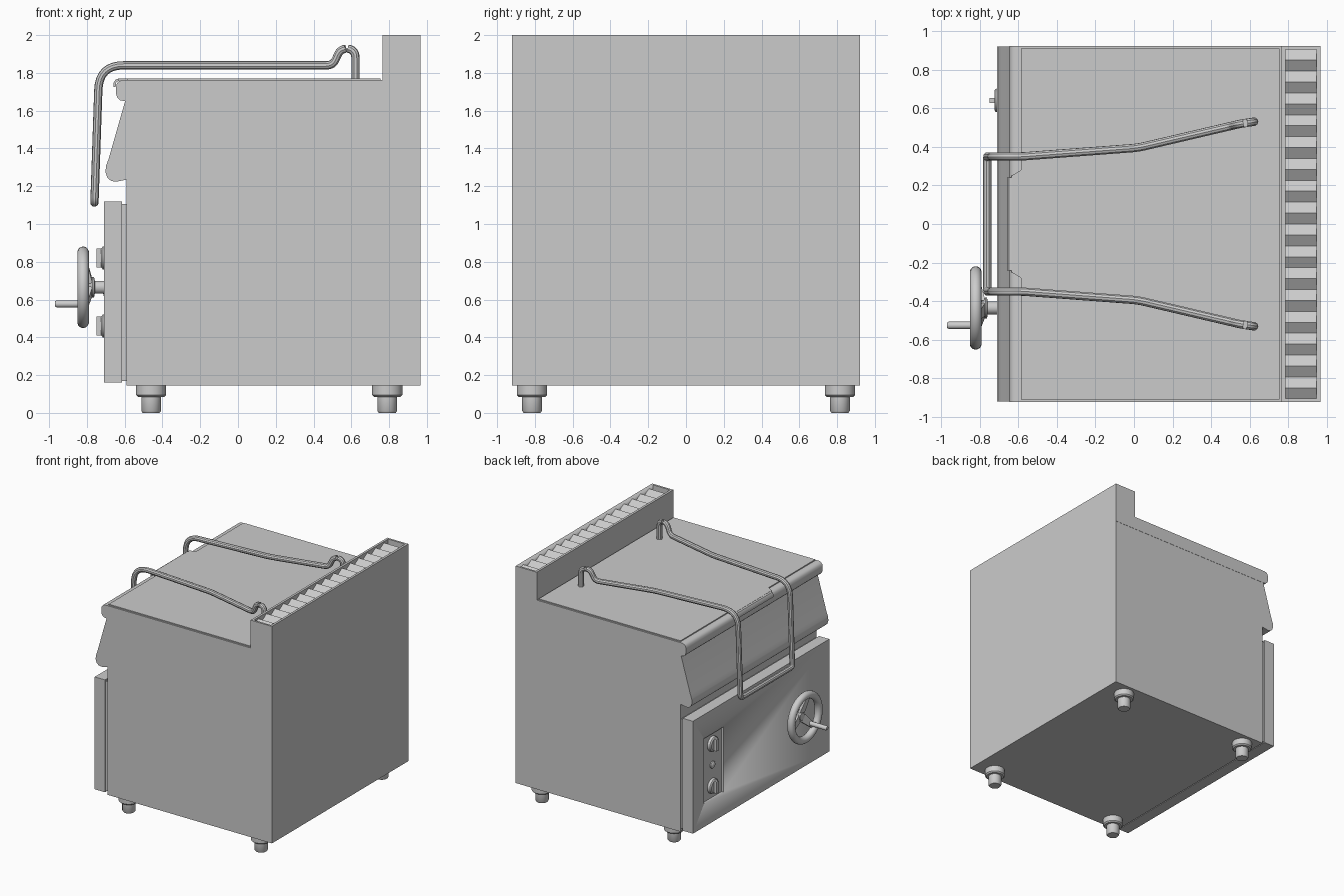
import bpy, bmesh, math
from mathutils import Vector, Matrix

if "Cube" in bpy.data.objects:
    bpy.data.objects.remove(bpy.data.objects["Cube"])


def finish(name, bm, smooth=True):
    bmesh.ops.recalc_face_normals(bm, faces=bm.faces)
    me = bpy.data.meshes.new(name)
    bm.to_mesh(me)
    bm.free()
    ob = bpy.data.objects.new(name, me)
    bpy.context.collection.objects.link(ob)
    if smooth:
        shade(ob)
    return ob


def shade(ob):
    bpy.ops.object.select_all(action='DESELECT')
    ob.select_set(True)
    bpy.context.view_layer.objects.active = ob
    bpy.ops.object.shade_smooth_by_angle(angle=math.radians(35))


def prism(name, pts, offset):
    """Extrude a planar outline by a vector."""
    bm = bmesh.new()
    f = bm.faces.new([bm.verts.new(p) for p in pts])
    ext = bmesh.ops.extrude_face_region(bm, geom=[f])['geom']
    bmesh.ops.translate(bm, verts=[v for v in ext if isinstance(v, bmesh.types.BMVert)], vec=offset)
    return finish(name, bm)


def side_profile(name, xz, half):
    return prism(name, [(x, -half, z) for x, z in xz], (0, 2 * half, 0))


def box(name, x, y, z):
    return prism(name, [(x[0], y[0], z[0]), (x[1], y[0], z[0]), (x[1], y[1], z[0]), (x[0], y[1], z[0])],
                 (0, 0, z[1] - z[0]))


def lathe(name, profile, origin, axis='Z', steps=32):
    """Revolve (radius, height) points; axis 'X' points the height along x."""
    bm = bmesh.new()
    vs = [bm.verts.new((r, 0, h)) for r, h in profile]
    es = [bm.edges.new(e) for e in zip(vs, vs[1:])]
    bmesh.ops.spin(bm, geom=vs + es, cent=(0, 0, 0), axis=(0, 0, 1), angle=2 * math.pi, steps=steps)
    bmesh.ops.remove_doubles(bm, verts=bm.verts, dist=1e-5)
    if axis == 'X':
        bmesh.ops.transform(bm, verts=bm.verts, matrix=Matrix.Rotation(math.pi / 2, 4, 'Y'))
    bmesh.ops.translate(bm, verts=bm.verts, vec=origin)
    return finish(name, bm)


def cut(ob, cutter):
    m = ob.modifiers.new("recess", 'BOOLEAN')
    m.operation, m.solver, m.object = 'DIFFERENCE', 'EXACT', cutter
    bpy.context.view_layer.objects.active = ob
    bpy.ops.object.modifier_apply(modifier=m.name)
    bpy.data.objects.remove(cutter)


def rounded(path):
    """Round the corners of (point, radius) pairs."""
    out = []
    for i, (p, r) in enumerate(path):
        b = Vector(p)
        if r == 0:
            out.append(b)
            continue
        a, c = Vector(path[i - 1][0]), Vector(path[i + 1][0])
        p0, p1 = b + (a - b).normalized() * r, b + (c - b).normalized() * r
        for k in range(9):
            t = k / 8
            out.append(p0 * (1 - t) ** 2 + b * 2 * t * (1 - t) + p1 * t * t)
    return out


def tube(name, pts, radius):
    cu = bpy.data.curves.new(name, 'CURVE')
    cu.dimensions, cu.bevel_depth, cu.bevel_resolution, cu.use_fill_caps = '3D', radius, 3, True
    sp = cu.splines.new('POLY')
    sp.points.add(len(pts) - 1)
    for q, p in zip(sp.points, pts):
        q.co = (*p, 1)
    ob = bpy.data.objects.new(name, cu)
    bpy.context.collection.objects.link(ob)
    bpy.ops.object.select_all(action='DESELECT')
    ob.select_set(True)
    bpy.context.view_layer.objects.active = ob
    bpy.ops.object.convert(target='MESH')
    shade(bpy.context.view_layer.objects.active)


# Cabinet with the sloping, rounded front fascia
side_profile("cabinet", [(-0.59, 0.145), (0.965, 0.145), (0.965, 1.65), (-0.598, 1.65), (-0.685, 1.345),
                         (-0.698, 1.31), (-0.702, 1.275), (-0.692, 1.245), (-0.672, 1.228), (-0.645, 1.224),
                         (-0.59, 1.235)], 0.92)

# Worktop with bullnose front edge
side_profile("worktop", [(0.965, 1.65), (0.965, 1.762), (-0.61, 1.762), (-0.63, 1.756), (-0.642, 1.742),
                         (-0.646, 1.72), (-0.646, 1.69), (-0.64, 1.67), (-0.625, 1.655), (-0.6, 1.65)], 0.922)

# Lid with a front grip tab that curls down
prism("lid", [(0.755, -0.91, 1.76), (0.755, 0.91, 1.76), (-0.585, 0.91, 1.76), (-0.585, 0.28, 1.76),
              (-0.635, 0.25, 1.76), (-0.635, -0.25, 1.76), (-0.585, -0.28, 1.76), (-0.585, -0.91, 1.76)],
      (0, 0, 0.011))
side_profile("lid_grip", [(-0.63, 1.771), (-0.648, 1.765), (-0.658, 1.75), (-0.658, 1.725), (-0.648, 1.725),
                          (-0.645, 1.75), (-0.63, 1.76)], 0.24)

# Rear flue riser with recessed corrugated grille
riser = box("flue_riser", (0.765, 0.965), (-0.922, 0.922), (1.762, 2.0))
cut(riser, box("riser_cutter", (0.785, 0.945), (-0.905, 0.905), (1.95, 2.1)))
bm = bmesh.new()
n, w = 16, 1.81 / 32
rows = [[bm.verts.new((x, -0.905 + i * w, 1.99 if i % 2 else 1.955)) for x in (0.785, 0.945)]
        for i in range(2 * n + 1)]
for a, b in zip(rows, rows[1:]):
    bm.faces.new((a[0], a[1], b[1], b[0]))
finish("flue_grille", bm, False)

# Front control panel and its backing plate
box("panel_backing", (-0.615, -0.588), (-0.91, 0.91), (0.17, 1.105))
panel = box("control_panel", (-0.71, -0.613), (-0.92, 0.92), (0.16, 1.12))
cut(panel, box("panel_cutter", (-0.8, -0.695), (0.51, 0.77), (0.36, 0.915)))

# Knobs with grip bars and the indicator lamp
for label, z in (("lower", 0.46), ("upper", 0.82)):
    lathe(label + "_knob", [(0, -0.724), (0.05, -0.724), (0.06, -0.716), (0.064, -0.694), (0, -0.694)],
          (0, 0.64, z), 'X')
    box(label + "_knob_grip", (-0.748, -0.72), (0.626, 0.654), (z - 0.05, z + 0.05))
lathe("indicator_lamp", [(0, -0.715), (0.02, -0.712), (0.03, -0.704), (0.03, -0.694), (0, -0.694)],
      (0, 0.64, 0.64), 'X', 24)

# Tilting handwheel: rim, hub, spokes and crank
WY, WZ = -0.435, 0.665
ring = [(0.185 + 0.031 * math.cos(a), -0.82 + 0.031 * math.sin(a))
        for a in [2 * math.pi * k / 14 for k in range(15)]]
lathe("wheel_rim", ring, (0, WY, WZ), 'X', 48)
lathe("wheel_hub", [(0, -0.795), (0.03, -0.795), (0.055, -0.77), (0.055, -0.762), (0.034, -0.758),
                    (0.034, -0.705), (0, -0.705)], (0, WY, WZ), 'X')
for k in range(3):
    a = math.radians(225 + 120 * k)
    d, s = Vector((0, math.cos(a), math.sin(a))), Vector((0, -math.sin(a), math.cos(a)))
    c = Vector((0, WY, WZ))
    X = Vector((1, 0, 0))
    outline = [c + d * r + s * h + X * x for r, h, x in
               ((0.03, -0.035, -0.79), (0.18, -0.02, -0.828), (0.18, 0.02, -0.828), (0.03, 0.035, -0.79))]
    prism("wheel_spoke_%d" % (k + 1), outline, (0.02, 0, 0))
lathe("wheel_crank", [(0, -0.968), (0.014, -0.968), (0.019, -0.96), (0.019, -0.79), (0, -0.79)],
      (0, -0.525, 0.577), 'X', 20)

# Lid handle: one bent tube, mirrored about y = 0
half = [((0.622, 0.53, 1.765), 0), ((0.622, 0.53, 1.928), 0.05), ((0.543, 0.518, 1.928), 0.035),
        ((0.503, 0.508, 1.84), 0.035), ((0.02, 0.395, 1.84), 0.04), ((-0.58, 0.35, 1.84), 0.02),
        ((-0.735, 0.35, 1.84), 0.13), ((-0.76, 0.35, 1.113), 0.03)]
mirrored = [((x, -y, z), r) for (x, y, z), r in reversed(half)]
tube("lid_handle", rounded(half + mirrored), 0.022)

# Feet
for fx, xl in ((-0.46, "front"), (0.79, "rear")):
    for fy, yl in ((-0.815, "right"), (0.815, "left")):
        lathe("%s_%s_foot" % (xl, yl), [(0, 0), (0.045, 0), (0.052, 0.01), (0.052, 0.085), (0.07, 0.085),
                                        (0.08, 0.095), (0.08, 0.146), (0, 0.146)], (fx, fy, 0.0))
